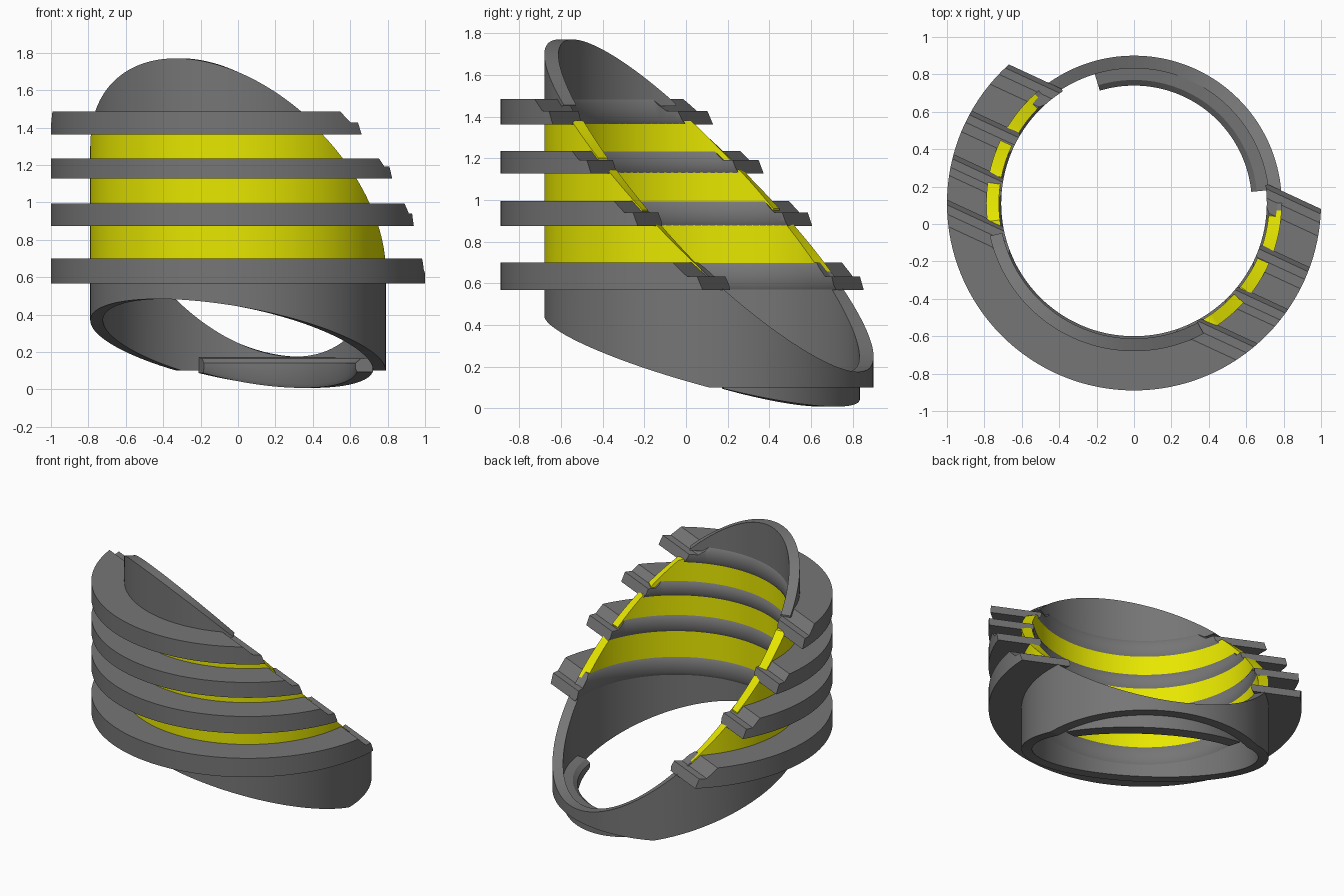
import bpy, bmesh, math
from mathutils import Vector

if "Cube" in bpy.data.objects:
    bpy.data.objects.remove(bpy.data.objects["Cube"])

CENTRE = Vector((0, 0.11, 0))          # axis of all the rings
N = Vector((0.42, 0.907, 0)).normalized()   # horizontal direction of the slanted cut
WALL_IN, WALL_OUT = 0.722, 0.79


def material(name, colour):
    m = bpy.data.materials.new(name)
    m.diffuse_color = colour
    m.use_nodes = True
    m.node_tree.nodes["Principled BSDF"].inputs["Base Color"].default_value = m.diffuse_color
    return m


GREY = material("dark_grey", (0.18, 0.18, 0.18, 1))
YELLOW = material("yellow", (0.8, 0.8, 0.0, 1))


def finish(name, bm, mat=GREY):
    bmesh.ops.recalc_face_normals(bm, faces=bm.faces)
    me = bpy.data.meshes.new(name)
    bm.to_mesh(me)
    bm.free()
    me.materials.append(mat)
    ob = bpy.data.objects.new(name, me)
    bpy.context.collection.objects.link(ob)
    return ob


def revolve(name, profile_at, sides, mat=GREY):
    """Sweep a closed (radius, z) profile, which may change with the angle, around the axis."""
    bm = bmesh.new()
    rows = []
    for i in range(sides):
        a = 2 * math.pi * i / sides
        prof = profile_at(a)
        rows.append(prof and [bm.verts.new(CENTRE + Vector((r * math.cos(a), r * math.sin(a), z)))
                              for r, z in prof])
    for i in range(sides):
        a, b = rows[i], rows[(i + 1) % sides]
        if a and b:
            n = len(a)
            for j in range(n):
                k = (j + 1) % n
                bm.faces.new((a[j], b[j], b[k], a[k]))
        elif a or b:                       # close the end of an open sweep
            bm.faces.new(a or b)
    return finish(name, bm, mat)


def rim_point(a, r=WALL_OUT):
    return CENTRE + Vector((r * math.cos(a), r * math.sin(a), 0))


def slant(a, c=1.065):                     # height of the 45 degree cut
    return c - N.dot(rim_point(a))


def underside(a, r=WALL_OUT):              # height of the tilted bottom cut
    p = rim_point(a, r)
    return 0.264 - 0.17 * p.x - 0.265 * p.y


def wall(name, low, high, mat=GREY, r0=WALL_IN, r1=WALL_OUT):
    """Thin wall whose rims run level from inside to outside."""
    def prof(a):
        lo, hi = low(a), high(a)
        if hi - lo < 1e-3:
            return None
        return [(r0, lo), (r1, lo), (r1, hi), (r0, hi)]
    return revolve(name, prof, 256, mat)


def stepped_end(ob, z0, z1):
    """Cut the ring ends to a slope with a lower tongue left standing."""
    k, mid = 1.06 - z0, z0 + 0.065
    prof = [(k, z0 - 0.1), (k, z0), (k - 0.025, mid), (1.055 - mid, mid),
            (1.055 - z1 - 0.1, z1 + 0.1), (3, z1 + 0.1), (3, z0 - 0.1)]
    side = Vector((-N.y, N.x, 0))
    bm = bmesh.new()
    face = bm.faces.new([bm.verts.new(N * d + Vector((0, 0, z)) - side * 2) for d, z in prof])
    ext = bmesh.ops.extrude_face_region(bm, geom=[face])
    bmesh.ops.translate(bm, vec=side * 4,
                        verts=[v for v in ext["geom"] if isinstance(v, bmesh.types.BMVert)])
    cutter = finish("cutter", bm)
    mod = ob.modifiers.new("ends", 'BOOLEAN')
    mod.operation, mod.solver, mod.object = 'DIFFERENCE', 'EXACT', cutter
    bpy.context.view_layer.objects.active = ob
    bpy.ops.object.modifier_apply(modifier=mod.name)
    bpy.data.objects.remove(cutter)


# Four protruding rings with stepped ends
levels = [(0.567, 0.70), (0.875, 0.995), (1.127, 1.235), (1.362, 1.485)]
for i, (z0, z1) in enumerate(levels):
    section = [(0.724, z0), (1.0, z0), (1.0, z1), (0.724, z1),
               (0.71, z1 - 0.025), (0.71, z0 + 0.025)]
    ring = revolve(f"ring_{i + 1}", lambda a: section, 128)
    stepped_end(ring, z0, z1)

# Yellow bands between the rings
for i in range(3):
    z0, z1 = levels[i][1] - 0.05, levels[i + 1][0] + 0.02
    wall(f"yellow_band_{i + 1}", lambda a: z0, lambda a: min(z1, slant(a)), YELLOW)

# Upper wall with slanted rim
wall("top_wall", lambda a: 1.45, lambda a: slant(a, 1.08))

# Lower wall: slanted rim above, tilted and flat trims below
wall("base_wall", lambda a: max(0.1, underside(a)), lambda a: min(0.69, slant(a)))

# Inner lip at the lowest side of the base
def lip_section(a):
    if not math.radians(5) < a < math.radians(107):
        return None
    lo = underside(a, 0.72)
    return [(0.64, lo), (0.724, lo), (0.724, 0.172), (0.66, 0.165), (0.63, 0.14), (0.63, lo + 0.02)]


revolve("inner_lip", lip_section, 256)

for ob in bpy.context.collection.objects:
    ob.select_set(True)
    bpy.context.view_layer.objects.active = ob
bpy.ops.object.shade_smooth_by_angle(angle=math.radians(30))
